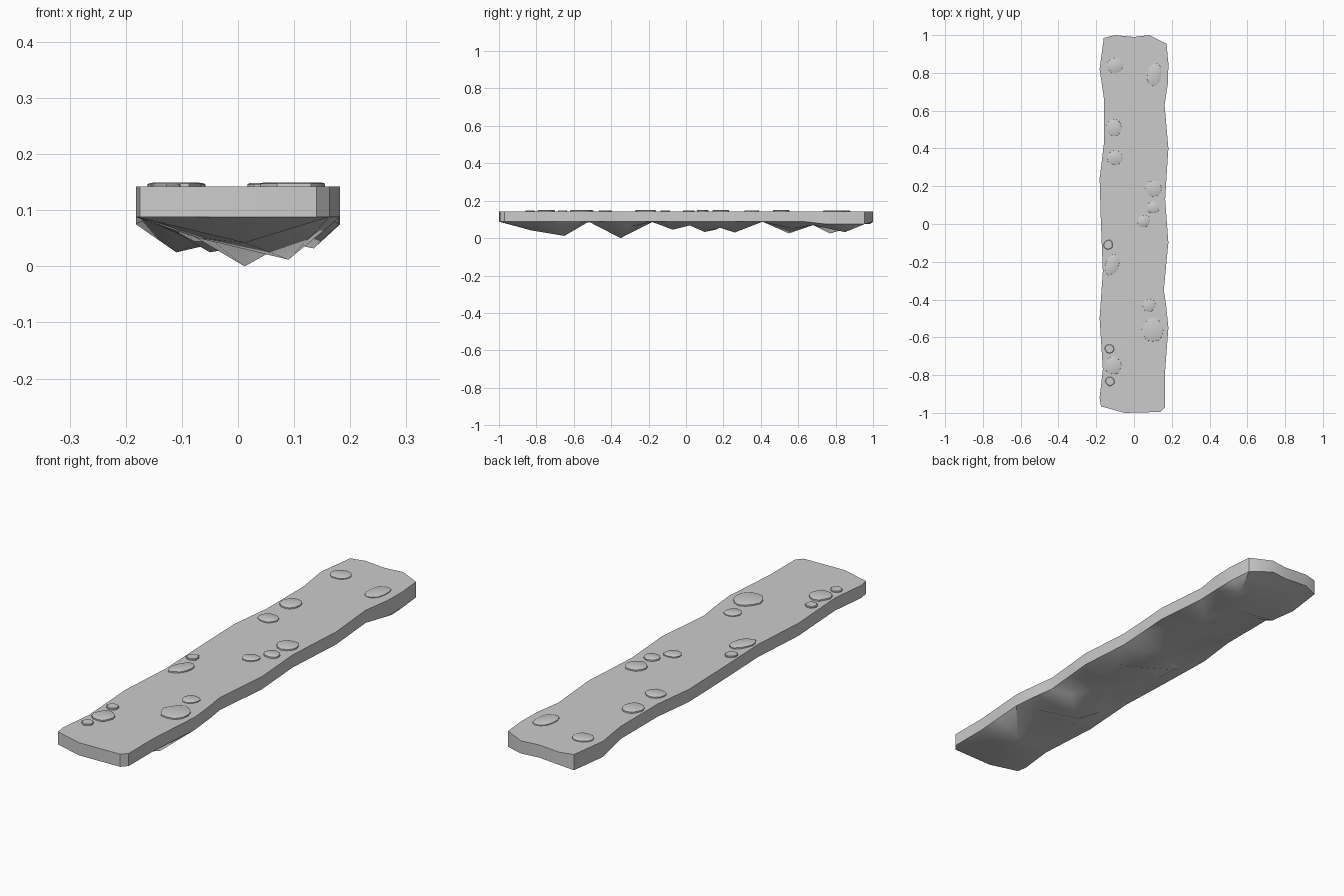
import bpy, bmesh, math, random
from mathutils import Vector
from mathutils.geometry import delaunay_2d_cdt

if "Cube" in bpy.data.objects:
    bpy.data.objects.remove(bpy.data.objects["Cube"])

random.seed(4)
TOP, RIM = 0.142, 0.088


def finish(bm, name, angle):
    bmesh.ops.recalc_face_normals(bm, faces=bm.faces)
    me = bpy.data.meshes.new(name)
    bm.to_mesh(me)
    bm.free()
    ob = bpy.data.objects.new(name, me)
    bpy.context.collection.objects.link(ob)
    bpy.ops.object.select_all(action='DESELECT')
    ob.select_set(True)
    bpy.context.view_layer.objects.active = ob
    bpy.ops.object.shade_smooth_by_angle(angle=math.radians(angle))
    return ob


# Wavy plank outline, counter-clockwise from the front left corner
outline = [(-.175, -.965), (-.05, -1), (.14, -.995), (.163, -.97), (.163, -.8),
           (.172, -.68), (.182, -.55), (.17, -.43), (.158, -.35), (.17, -.22),
           (.182, -.1), (.165, .13), (.172, .25), (.182, .4), (.162, .63),
           (.18, .75), (.182, .85), (.172, .955), (.08, 1), (0, .99), (-.1, 1),
           (-.16, .985), (-.182, .82), (-.16, .67), (-.16, .42), (-.182, .24),
           (-.175, 0), (-.165, -.25), (-.182, -.5), (-.165, -.77), (-.182, -.92)]

# Underside: hanging rock points and the valleys between them (x, y, z)
peaks = [(.012, -.83, .042), (.09, -.65, .012), (-.07, -.7, .05),
         (.012, -.35, 0), (-.09, -.33, .06), (.1, -.3, .06),
         (.09, -.07, .045), (-.07, -.03, .055), (.06, .1, .033), (-.08, .16, .045),
         (.05, .26, .03), (-.05, .55, .025), (.09, .57, .05),
         (-.11, .77, .025), (.135, .85, .032), (.02, .83, .055)]
valleys = [(x, y, z) for y, z in ((-.52, .088), (-.18, .086), (.41, .088),
                                  (.68, .07), (.94, .075), (.02, .068), (.18, .056))
           for x in (-.1, 0, .1)]
low = peaks + valleys
pts = [Vector(p) for p in outline] + [Vector(p[:2]) for p in low]
heights = [RIM] * len(outline) + [p[2] for p in low]
n = len(outline)
for i, (x, y) in enumerate(outline):
    if y > .7 and abs(x) > .15:      # rim dips at the back corners
        heights[i] = .075

co, _, faces, orig, _, _ = delaunay_2d_cdt(
    pts, [(i, (i + 1) % n) for i in range(n)], [], 1, 1e-6)
bm = bmesh.new()
verts = [bm.verts.new((c.x, c.y, heights[o[0]])) for c, o in zip(co, orig)]
where = {o[0]: v for v, o in zip(verts, orig)}
for f in faces:
    bm.faces.new([verts[i] for i in f])
# Side walls and flat top
rim = [where[i] for i in range(n)]
top = [bm.verts.new((v.co.x, v.co.y, TOP)) for v in rim]
for i in range(n):
    j = (i + 1) % n
    bm.faces.new((rim[i], rim[j], top[j], top[i]))
bm.faces.new(top)
finish(bm, "rock_plank", 42)


# Flat stones set into the top: x, y, half width, half length, turn
stones = [(-.10, .84, .045, .042, 0), (.107, .79, .04, .06, -.2),
          (-.107, .51, .042, .048, 0), (-.102, .35, .043, .04, 0),
          (.103, .187, .045, .045, 0), (.1, .087, .036, .032, 0),
          (.052, .015, .036, .032, .4), (-.137, -.11, .026, .027, 0),
          (-.115, -.215, .038, .06, -.4), (.079, -.43, .036, .036, 0),
          (.1, -.56, .059, .064, 0), (-.13, -.66, .025, .025, 0),
          (-.11, -.75, .044, .048, 0), (-.127, -.833, .025, .025, 0)]


def stone(i, x, y, a, b, turn, sides=12):
    bm = bmesh.new()
    wob = [random.uniform(.92, 1.05) for _ in range(sides)]
    h = random.uniform(.146, .149)
    rings = []
    for z, s in ((TOP - .01, 1), (h - .001, .98), (h + .001, .88)):
        ring = []
        for k in range(sides):
            t = 2 * math.pi * k / sides
            u, v = a * s * wob[k] * math.cos(t), b * s * wob[k] * math.sin(t)
            ring.append(bm.verts.new((x + u * math.cos(turn) - v * math.sin(turn),
                                      y + u * math.sin(turn) + v * math.cos(turn), z)))
        rings.append(ring)
    for lo, hi in zip(rings, rings[1:]):
        for k in range(sides):
            m = (k + 1) % sides
            bm.faces.new((lo[k], lo[m], hi[m], hi[k]))
    bm.faces.new(rings[-1])
    bm.faces.new(rings[0][::-1])
    finish(bm, f"top_stone_{i:02d}", 35)


for i, s in enumerate(stones):
    stone(i, *s)
